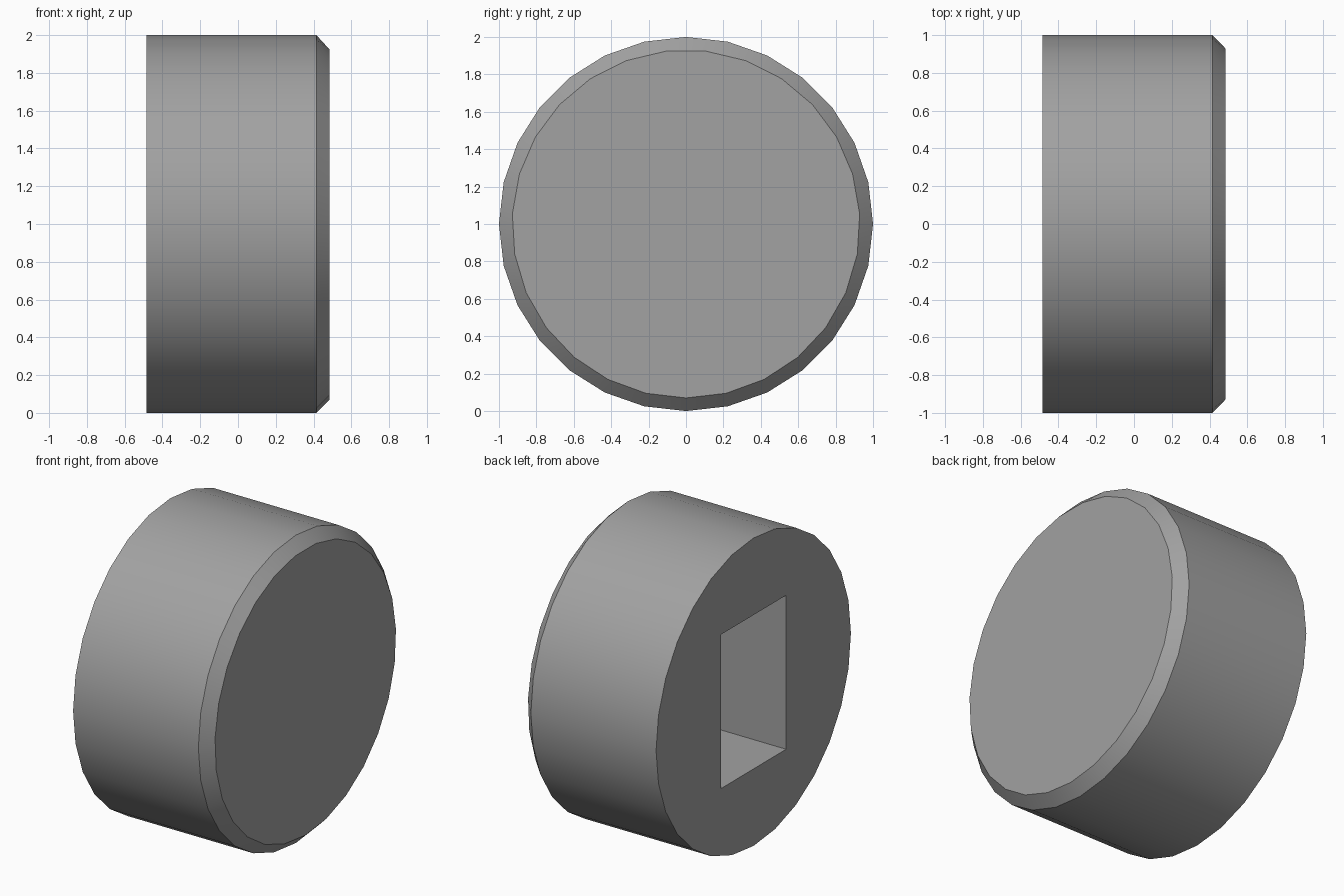
import bpy, bmesh, math

if "Cube" in bpy.data.objects:
    bpy.data.objects.remove(bpy.data.objects["Cube"])

BACK, SHOULDER, FRONT = -0.485, 0.415, 0.485   # stations along x
POCKET_END = 0.25                              # floor of the blind pocket
HALF_Y, HALF_Z = 0.335, 0.5                    # pocket half sizes

bm = bmesh.new()


def ring(x, radius, n):
    """Ring of vertices about the x axis, starting at the lowest point."""
    return [bm.verts.new((x, radius * math.sin(2 * math.pi * i / n),
                          1 - radius * math.cos(2 * math.pi * i / n))) for i in range(n)]


def rectangle(x):
    return [bm.verts.new((x, sy * HALF_Y, 1 + sz * HALF_Z))
            for sy, sz in ((-1, -1), (1, -1), (1, 1), (-1, 1))]


def bridge(a, b):
    """Quad wall between two loops of equal length."""
    n = len(a)
    for i in range(n):
        bm.faces.new((a[i], a[(i + 1) % n], b[(i + 1) % n], b[i]))


def loop_edges(loop):
    return [bm.edges.get((v, loop[(i + 1) % len(loop)])) for i, v in enumerate(loop)]


# Round side wall
back = ring(BACK, 1.0, 28)
shoulder = ring(SHOULDER, 1.0, 28)
bridge(back, shoulder)

# Chamfer, joining 28 sides to 27
face = ring(FRONT, 0.93, 27)
i = j = 0
while i < 28 or j < 27:
    if j == 27 or (i < 28 and (i + 1) / 28 <= (j + 1) / 27):
        bm.faces.new((shoulder[i % 28], shoulder[(i + 1) % 28], face[j % 27]))
        i += 1
    else:
        bm.faces.new((shoulder[i % 28], face[(j + 1) % 27], face[j % 27]))
        j += 1

# Flat closed end
bm.faces.new(face)

# Rectangular pocket
mouth, floor = rectangle(BACK), rectangle(POCKET_END)
bridge(mouth, floor)
bm.faces.new(floor)

# Flat open end around the pocket mouth
bmesh.ops.triangle_fill(bm, use_beauty=True, edges=loop_edges(back) + loop_edges(mouth))
bmesh.ops.recalc_face_normals(bm, faces=bm.faces)

mesh = bpy.data.meshes.new("round_cap")
bm.to_mesh(mesh)
bm.free()
cap = bpy.data.objects.new("round_cap", mesh)
bpy.context.collection.objects.link(cap)

grey = bpy.data.materials.new("mid grey")
grey.diffuse_color = (0.36, 0.36, 0.36, 1)
grey.use_nodes = True
grey.node_tree.nodes["Principled BSDF"].inputs["Base Color"].default_value = grey.diffuse_color
mesh.materials.append(grey)

# Smooth round wall with crisp rims
bpy.context.view_layer.objects.active = cap
cap.select_set(True)
bpy.ops.object.shade_smooth_by_angle(angle=math.radians(30))
